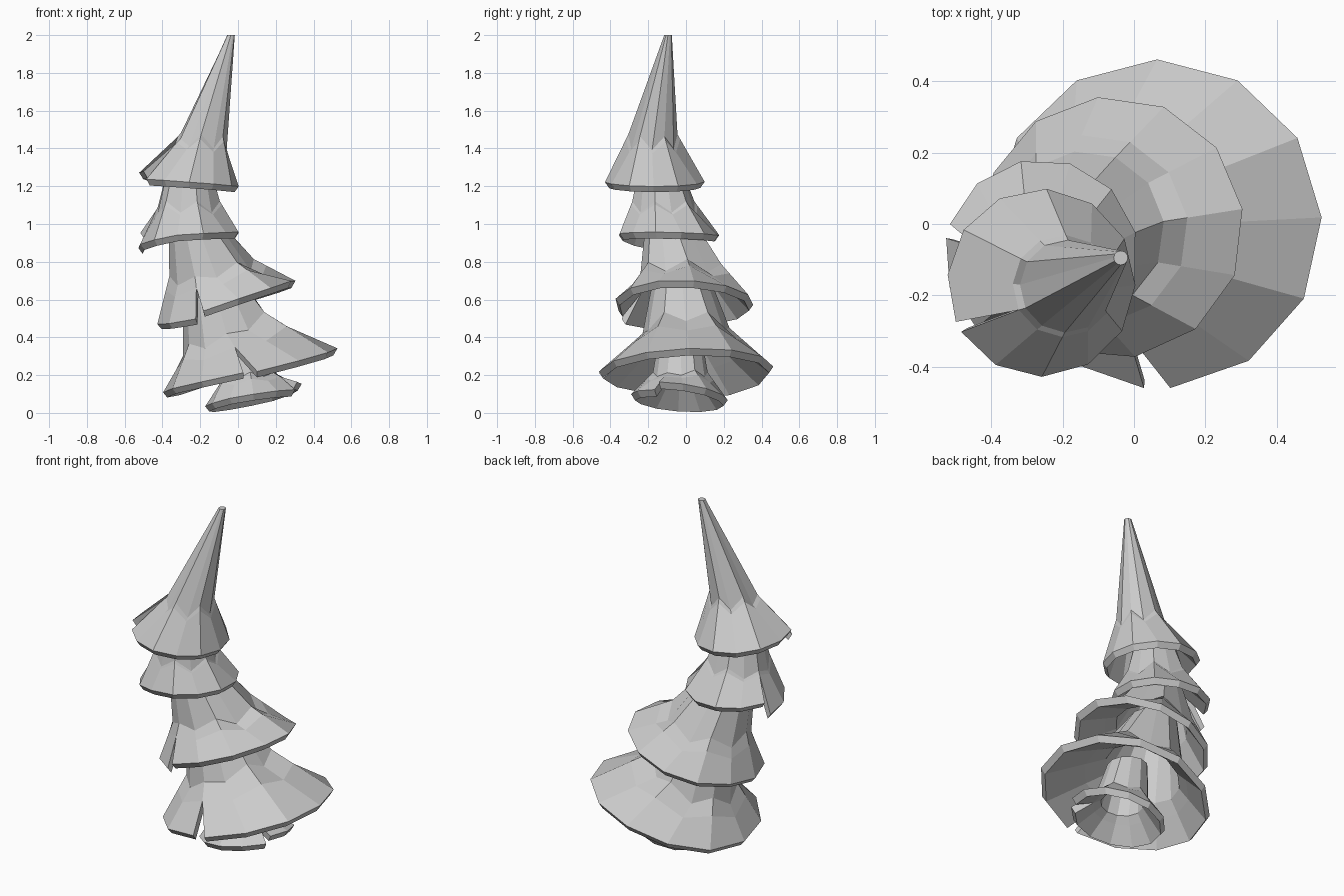
import bpy, bmesh, math

if "Cube" in bpy.data.objects:
    bpy.data.objects.remove(bpy.data.objects["Cube"])

grey = bpy.data.materials.new("pale_grey")
grey.diffuse_color = (0.6, 0.6, 0.6, 1)
grey.use_nodes = True
grey.node_tree.nodes["Principled BSDF"].inputs["Base Color"].default_value = grey.diffuse_color


def tier(name, top, neck, rim, slit, dip=(0, 0), open_at=0.3, n=12, zig=0.03):
    """Skirt of boughs: top=(x,y,z,r), neck=(x,y,z,r,slope),
    rim=(x,y,z,r,slope_x,slope_y), slit=(angle, gap, start_drop, end_drop),
    dip=(angle, depth) lowers one side, open_at = where the slit begins."""
    bm = bmesh.new()
    a0, gap, d0, d1 = slit
    a0 = math.radians(a0)

    def ring(c, g=0.0, inset=0.0, dz=0.0, sx=0.0, sy=0.0, ends=False, wave=0.0):
        pts = []
        for i in range(n + 1):
            t = i / n
            a = a0 + g / 2 + t * (2 * math.pi - g)
            r = c[3] - inset
            x, y = r * math.cos(a), r * math.sin(a)
            z = c[2] + sx * x + sy * y + dz
            if ends:
                z += d0 * max(0, 1 - 4 * t) + d1 * max(0, 4 * t - 3)
                z -= dip[1] * max(0, math.cos(a - math.radians(dip[0]))) ** 3
            if 0 < i < n:
                z += wave * (-1) ** i
            pts.append((c[0] + x, c[1] + y, z))
        return pts

    def blend(p, q, f):
        # ring part way between two others, closed at the slit
        pts = [tuple(u + (v - u) * f for u, v in zip(a, b)) for a, b in zip(p, q)]
        pts[0] = pts[n] = tuple((u + v) / 2 for u, v in zip(pts[0], pts[n]))
        return pts

    p_neck = ring(neck, sx=neck[4], wave=zig)
    p_rim = ring(rim, gap, 0, 0, rim[4], rim[5], True)
    p_lip = ring(rim, gap, 0.022, -0.032, rim[4], rim[5], True)
    p_in = ring(neck, 0, 0.03, -0.03, neck[4])
    loops = [ring(top), p_neck, blend(p_neck, p_rim, open_at), p_rim, p_lip,
             blend(p_in, p_lip, open_at), p_in,
             ring(top, 0, min(0.02, top[3] * 0.5), -0.03)]
    rings = [[bm.verts.new(p) for p in pts] for pts in loops]
    for a, b in zip(rings, rings[1:]):
        for i in range(n):
            bm.faces.new((a[i], b[i], b[i + 1], a[i + 1]))
    # top caps and the two walls of the slit
    bm.faces.new(rings[0][:n])
    bm.faces.new(rings[-1][:n][::-1])
    for i in (0, n):
        f = [r[i] for r in rings[2:6]]
        bm.faces.new(f[::-1] if i == 0 else f)
    bmesh.ops.remove_doubles(bm, verts=bm.verts, dist=0.0005)
    bmesh.ops.recalc_face_normals(bm, faces=bm.faces)
    me = bpy.data.meshes.new(name)
    bm.to_mesh(me)
    bm.free()
    me.materials.append(grey)
    ob = bpy.data.objects.new(name, me)
    bpy.context.collection.objects.link(ob)
    return ob


# Pointed crown
tier("crown_boughs", (-0.037, -0.095, 2.0, 0.02), (-0.19, -0.175, 1.44, 0.13, -0.1),
     (-0.26, -0.165, 1.225, 0.264, -0.1, 0.0), (208, 0.12, -0.01, 0.03),
     open_at=0.1, zig=0.035)
# Second skirt
tier("upper_boughs", (-0.26, -0.14, 1.32, 0.11), (-0.26, -0.12, 1.09, 0.17, 0.0),
     (-0.26, -0.09, 0.94, 0.272, 0.06, -0.02), (165, 0.15, -0.05, 0.03), open_at=0.1)
# Third skirt, leaning out to the right
tier("middle_boughs", (-0.25, -0.09, 1.05, 0.12), (-0.14, -0.02, 0.74, 0.225, 0.2),
     (-0.06, -0.01, 0.595, 0.368, 0.29, -0.03), (247, 0.12, -0.03, -0.06))
# Widest skirt
tier("lower_boughs", (-0.16, -0.03, 0.78, 0.13), (-0.06, 0.0, 0.42, 0.23, 0.42),
     (0.065, 0.0, 0.235, 0.462, 0.23, 0.03), (270, 0.16, -0.01, 0.0),
     dip=(150, 0.03), open_at=0.35)
# Small bottom skirt
tier("base_boughs", (0.02, -0.03, 0.42, 0.11), (0.06, -0.03, 0.20, 0.145, 0.1),
     (0.082, -0.035, 0.088, 0.256, 0.21, -0.07), (-28, 0.1, 0.02, -0.02), zig=0.015)
